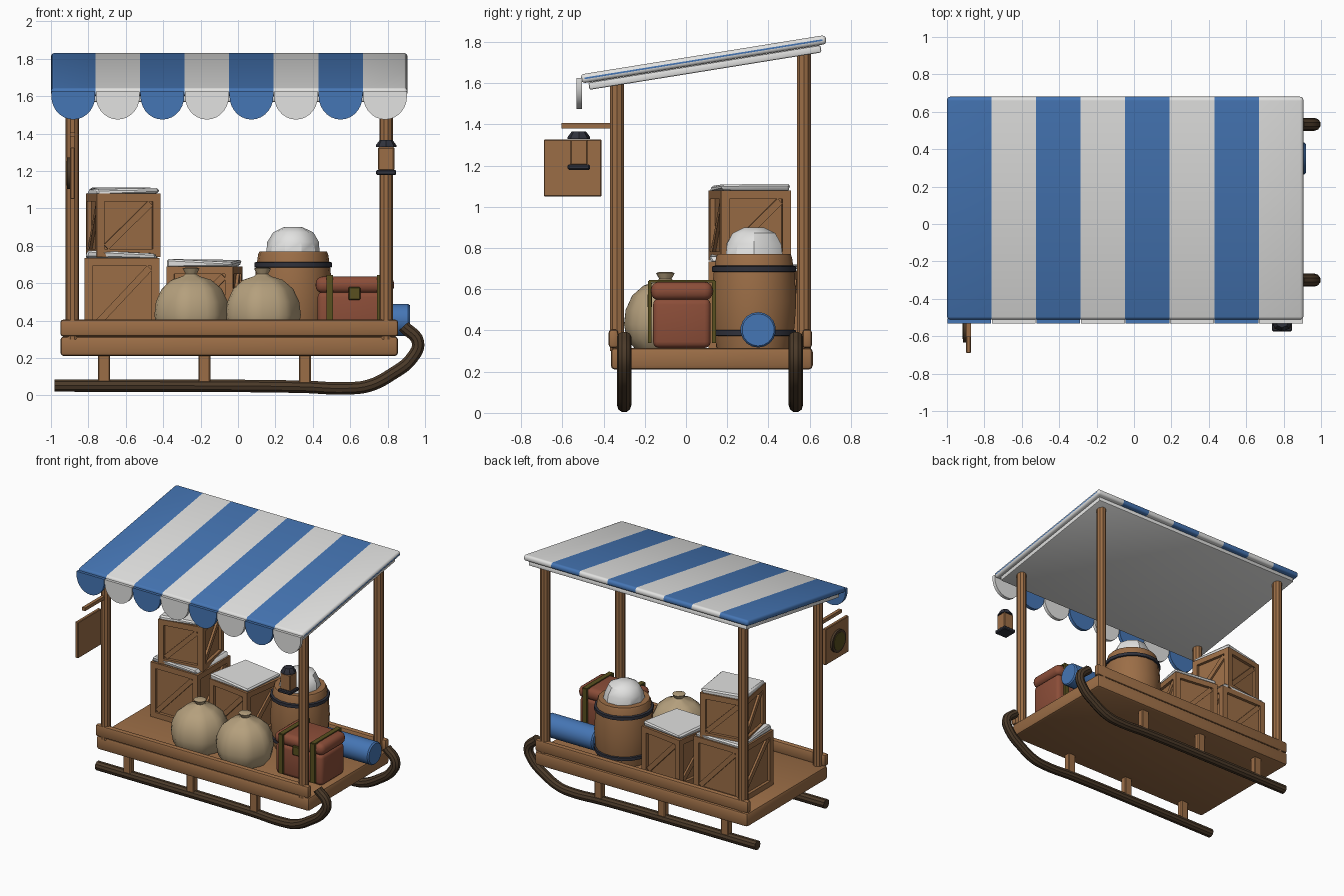
import bpy, bmesh, math, random
from mathutils import Matrix, Vector, Euler

if "Cube" in bpy.data.objects:
    bpy.data.objects.remove(bpy.data.objects["Cube"])

random.seed(4)


def material(name, rgb):
    m = bpy.data.materials.new(name)
    m.diffuse_color = (*rgb, 1)
    m.use_nodes = True
    m.node_tree.nodes["Principled BSDF"].inputs["Base Color"].default_value = m.diffuse_color
    return m


WOOD = material("wood", (0.33, 0.155, 0.062))
DARK = material("dark_wood", (0.07, 0.042, 0.022))
BLUE = material("blue_cloth", (0.06, 0.18, 0.46))
WHITE = material("white", (0.76, 0.76, 0.75))
TAN = material("sackcloth", (0.46, 0.35, 0.205))
RED = material("red_leather", (0.26, 0.075, 0.04))
OLIVE = material("olive_strap", (0.1, 0.08, 0.014))
IRON = material("dark_iron", (0.03, 0.032, 0.045))


def finish(name, bm, *mats):
    bmesh.ops.recalc_face_normals(bm, faces=bm.faces)
    me = bpy.data.meshes.new(name)
    bm.to_mesh(me)
    bm.free()
    for m in mats:
        me.materials.append(m)
    ob = bpy.data.objects.new(name, me)
    bpy.context.collection.objects.link(ob)
    return ob


def add_box(bm, loc, size, rot=(0, 0, 0)):
    mx = Matrix.Translation(loc) @ Euler(rot).to_matrix().to_4x4() @ Matrix.Diagonal((*size, 1))
    return bmesh.ops.create_cube(bm, size=1, matrix=mx)["verts"]


def box(name, loc, size, mat, bevel=0.0, rot=(0, 0, 0), segs=2):
    bm = bmesh.new()
    add_box(bm, loc, size, rot)
    if bevel:
        bmesh.ops.bevel(bm, geom=bm.edges[:], offset=bevel, segments=segs, profile=0.5, affect='EDGES')
    return finish(name, bm, mat)


def lathe(name, loc, prof, mat, n=16, axis='Z', pleat=0.0, jitter=0.0):
    """Revolve (radius, height) points; optional pleats and jitter."""
    bm = bmesh.new()
    rings = []
    for r, h in prof:
        ring = []
        for i in range(n):
            a = 2 * math.pi * i / n
            k = r * (1 + pleat * math.cos(a * 7) + random.uniform(-jitter, jitter))
            ring.append(bm.verts.new((k * math.cos(a), k * math.sin(a), h)))
        rings.append(ring)
    for a, b in zip(rings, rings[1:]):
        for i in range(n):
            j = (i + 1) % n
            bm.faces.new((a[i], a[j], b[j], b[i]))
    bm.faces.new(rings[0])
    bm.faces.new(rings[-1])
    if axis == 'X':
        bm.transform(Matrix.Rotation(math.pi / 2, 4, 'Y'))
    bm.transform(Matrix.Translation(loc))
    return finish(name, bm, mat)


# Sled deck and side rails
box("deck", (-0.047, 0.125, 0.263), (1.806, 0.98, 0.106), WOOD, 0.02)
for tag, y in (("front", -0.352), ("back", 0.588)):
    box(tag + "_rail", (-0.047, y, 0.36), (1.806, 0.046, 0.09), WOOD, 0.015)

# Runners with struts
path = [(-0.98, 0.053), (-0.3, 0.052), (0.35, 0.046), (0.58, 0.038), (0.7, 0.052),
        (0.825, 0.115), (0.93, 0.2), (0.962, 0.285), (0.885, 0.37)]
for tag, y in (("front", -0.3), ("back", 0.533)):
    cu = bpy.data.curves.new(tag + "_runner", 'CURVE')
    cu.dimensions = '3D'
    cu.bevel_depth, cu.bevel_resolution, cu.resolution_u = 0.035, 3, 6
    cu.use_fill_caps = True
    sp = cu.splines.new('BEZIER')
    sp.bezier_points.add(len(path) - 1)
    for p, (x, z) in zip(sp.bezier_points, path):
        p.co = (x, y, z)
        p.handle_left_type = p.handle_right_type = 'AUTO'
    cu.materials.append(DARK)
    ob = bpy.data.objects.new(tag + "_runner", cu)
    bpy.context.collection.objects.link(ob)
    bpy.ops.object.select_all(action='DESELECT')
    ob.select_set(True)
    bpy.context.view_layer.objects.active = ob
    bpy.ops.object.convert(target='MESH')
    for i, x in enumerate((-0.717, -0.18, 0.357)):
        box(f"{tag}_strut_{i + 1}", (x, y, 0.145), (0.064, 0.05, 0.17), WOOD, 0.006, segs=1)

# Corner posts
for tag, y, top in (("front", -0.335, 1.6), ("back", 0.572, 1.75)):
    for side, x in (("left", -0.885), ("right", 0.792)):
        lathe(f"{tag}_{side}_post", (x, y, 0), [(0.036, 0.3), (0.036, top)], WOOD, 10)

# Sloping awning: striped top sheet over a white lining
X0, STRIPE = -1.0, 0.2382
tilt = math.atan2(0.19, 1.18)
bm = bmesh.new()
add_box(bm, (-0.047, 0.085, 1.716), (1.906, 1.205, 0.044), (tilt, 0, 0))
bmesh.ops.bevel(bm, geom=bm.edges[:], offset=0.018, segments=3, profile=0.5, affect='EDGES')
for i in range(1, 8):
    bmesh.ops.bisect_plane(bm, geom=bm.verts[:] + bm.edges[:] + bm.faces[:],
                           plane_co=(X0 + i * STRIPE, 0, 0), plane_no=(1, 0, 0))
for f in bm.faces:
    f.material_index = int((f.calc_center_median().x - X0) / STRIPE) % 2
finish("awning_top", bm, BLUE, WHITE)
box("awning_lining", (-0.047, 0.092, 1.676), (1.85, 1.14, 0.036), WHITE, 0.008, (tilt, 0, 0))

# Scalloped valance
for i in range(8):
    bm = bmesh.new()
    cx, r = X0 + (i + 0.5) * STRIPE, STRIPE / 2 - 0.002
    pts = [(cx + r, 1.625)] + [(cx + r * math.cos(t * math.pi / 14), 1.6 - 0.125 * math.sin(t * math.pi / 14))
                               for t in range(15)] + [(cx - r, 1.625)]
    face = bm.faces.new([bm.verts.new((x, -0.531, z)) for x, z in pts])
    ext = bmesh.ops.extrude_face_region(bm, geom=[face])["geom"]
    bmesh.ops.translate(bm, vec=(0, 0.026, 0), verts=[v for v in ext if isinstance(v, bmesh.types.BMVert)])
    finish(f"scallop_{i + 1}", bm, (BLUE, WHITE)[i % 2])


# Framed crates with diagonal braces and snow on top
def crate(name, x, y, z, w, h, yaw):
    bm = bmesh.new()
    t = 0.042
    add_box(bm, (0, 0, h / 2), (w - 0.045, w - 0.045, h - 0.03))
    e = (w - t) / 2
    for sx in (-e, e):
        for sy in (-e, e):
            add_box(bm, (sx, sy, h / 2), (t, t, h))
        for sz in (t / 2, h - t / 2):
            add_box(bm, (0, sx, sz), (w - 2 * t, t, t))
            add_box(bm, (sx, 0, sz), (t, w - 2 * t, t))
    ang = math.atan2(h - 2 * t, w - 2 * t)
    length = math.hypot(h - 2 * t, w - 2 * t) - 0.03
    for k in range(4):
        vs = add_box(bm, (0, -w / 2 + 0.018, h / 2), (length, 0.022, 0.036), (0, -ang, 0))
        bmesh.ops.rotate(bm, verts=vs, cent=(0, 0, 0), matrix=Matrix.Rotation(k * math.pi / 2, 3, 'Z'))
    place = Matrix.Translation((x, y, z)) @ Matrix.Rotation(math.radians(yaw), 4, 'Z')
    bm.transform(place)
    finish(name, bm, WOOD)
    bm = bmesh.new()
    for v in add_box(bm, (0, 0, h + 0.013), (w * 0.95, w * 0.95, 0.036)):
        v.co += Vector([random.uniform(-0.012, 0.012) for _ in range(3)]) * (1 if v.co.z > h else 0.6)
    bmesh.ops.bevel(bm, geom=bm.edges[:], offset=0.01, segments=1, affect='EDGES')
    bm.transform(place)
    finish(name + "_snow", bm, WHITE)


crate("large_crate", -0.62, 0.31, 0.315, 0.4, 0.42, 0)
crate("top_crate", -0.614, 0.31, 0.74, 0.345, 0.34, 10)
crate("small_crate", -0.18, 0.35, 0.315, 0.36, 0.375, -8)

# Barrel with hoops and a snow heap
bc = (0.295, 0.33, 0)
lathe("barrel", bc, [(0.183, 0.315), (0.2, 0.42), (0.208, 0.54), (0.2, 0.67), (0.187, 0.755), (0.18, 0.77)], WOOD, 18)
for tag, z in (("lower", 0.388), ("upper", 0.698)):
    lathe(tag + "_hoop", bc, [(0.195, z - 0.016), (0.208, z - 0.012), (0.208, z + 0.012), (0.195, z + 0.016)], IRON, 18)
lathe("barrel_snow", bc, [(0.142, 0.765), (0.137, 0.82), (0.105, 0.872), (0.05, 0.9)], WHITE, 10, jitter=0.04)

# Tied sacks
sack = [(0.15, 0.315), (0.188, 0.36), (0.2, 0.43), (0.192, 0.5), (0.16, 0.57), (0.105, 0.618),
        (0.045, 0.637), (0.03, 0.65), (0.045, 0.678), (0.03, 0.684)]
for i, x in enumerate((-0.252, 0.13)):
    lathe(f"sack_{i + 1}", (x, -0.1, 0), sack, TAN, 28, pleat=0.03)

# Travel pack with rounded lid, straps and buckle
box("pack_body", (0.625, -0.02, 0.435), (0.4, 0.28, 0.24), RED, 0.03, segs=3)
box("pack_lid", (0.625, -0.02, 0.591), (0.42, 0.3, 0.09), RED, 0.04, segs=4)
for tag, x in (("left", 0.49), ("right", 0.76)):
    bm = bmesh.new()
    for y in (-0.176, 0.136):
        add_box(bm, (x, y, 0.49), (0.036, 0.018, 0.3))
    add_box(bm, (x, -0.02, 0.638), (0.036, 0.32, 0.012))
    finish(tag + "_pack_strap", bm, OLIVE)
box("pack_buckle", (0.622, -0.176, 0.545), (0.064, 0.02, 0.07), OLIVE, 0.005, segs=1)

# Rolled blanket
lathe("rolled_blanket", (0.49, 0.35, 0.403), [(0.078, 0), (0.086, 0.01), (0.086, 0.42), (0.078, 0.43)], BLUE, 18, 'X')

# Hanging sign with disc emblem on its outer face
box("sign_arm", (-0.885, -0.47, 1.393), (0.025, 0.27, 0.025), WOOD)
box("sign_board", (-0.885, -0.55, 1.188), (0.026, 0.28, 0.276), WOOD, 0.004, segs=1)
lathe("sign_ring", (-0.914, -0.55, 1.188), [(0.085, 0), (0.085, 0.018)], DARK, 18, 'X')
lathe("sign_disc", (-0.918, -0.55, 1.188), [(0.066, 0), (0.066, 0.012)], OLIVE, 18, 'X')

# Lantern
lc = (0.792, -0.52, 0)
box("lantern_body", (0.792, -0.52, 1.265), (0.088, 0.085, 0.125), WOOD, 0.006, segs=1)
box("lantern_base", (0.792, -0.52, 1.192), (0.108, 0.108, 0.026), IRON, 0.006, segs=1)
lathe("lantern_cap", lc, [(0.055, 1.328), (0.055, 1.338), (0.034, 1.366)], IRON, 8)

# Smooth the rounded parts, keep edges sharp
bpy.ops.object.select_all(action='SELECT')
bpy.context.view_layer.objects.active = bpy.data.objects["deck"]
bpy.ops.object.shade_smooth_by_angle(angle=math.radians(35))
